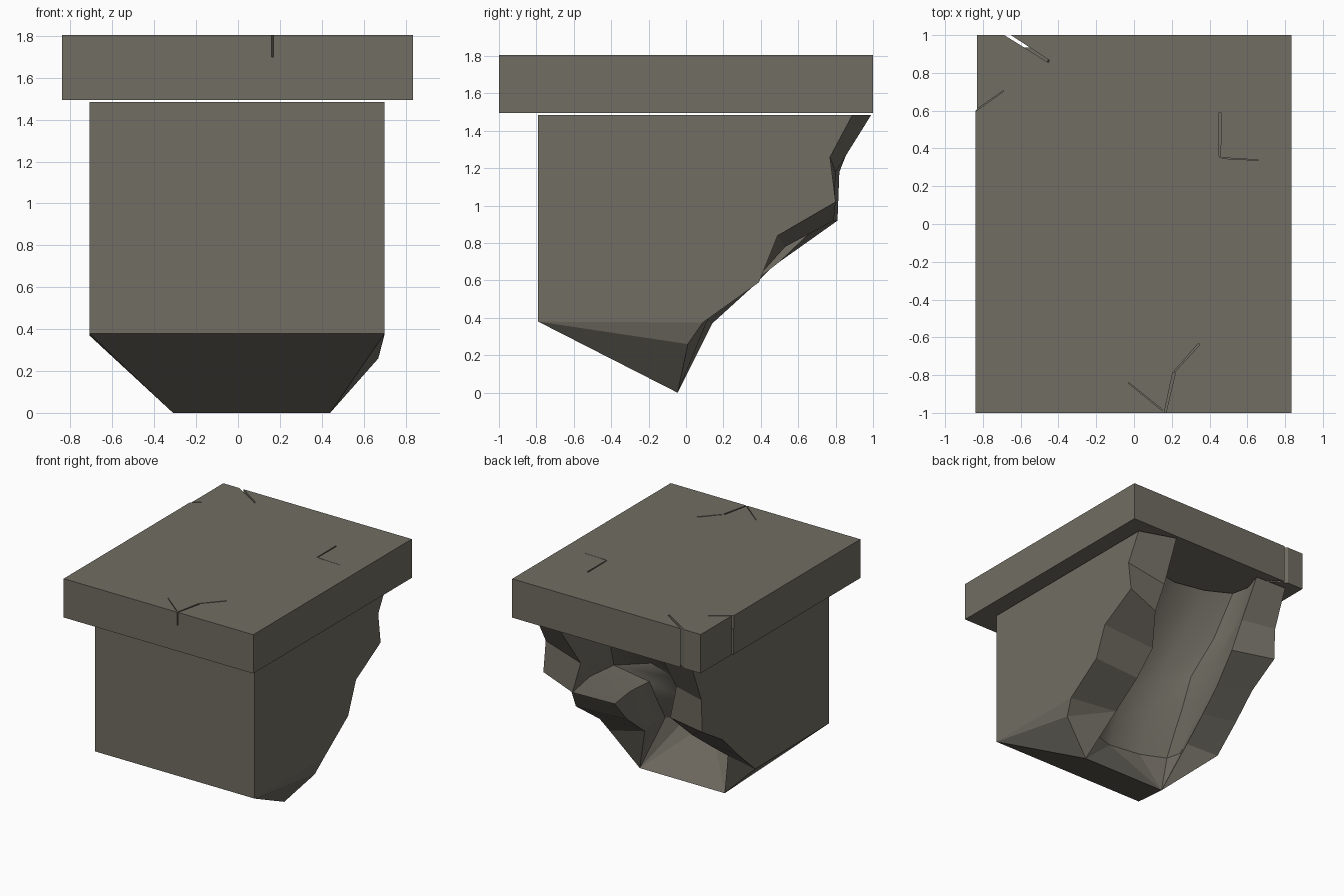
import bpy, bmesh, math
from mathutils import Vector

if "Cube" in bpy.data.objects:
    bpy.data.objects.remove(bpy.data.objects["Cube"])

stone = bpy.data.materials.new("warm grey stone")
stone.diffuse_color = (0.165, 0.153, 0.125, 1)
stone.use_nodes = True
stone.node_tree.nodes["Principled BSDF"].inputs["Base Color"].default_value = stone.diffuse_color


def make(name, bm):
    bmesh.ops.recalc_face_normals(bm, faces=bm.faces[:])
    for e in bm.edges:                         # keep broken edges crisp
        e.smooth = e.calc_face_angle(0) < math.radians(35)
    me = bpy.data.meshes.new(name)
    bm.to_mesh(me)
    bm.free()
    me.materials.append(stone)
    ob = bpy.data.objects.new(name, me)
    bpy.context.scene.collection.objects.link(ob)
    return ob


def prism(bm, pts, z0, z1):
    """Upright prism over a flat outline."""
    lo = [bm.verts.new((x, y, z0)) for x, y in pts]
    hi = [bm.verts.new((x, y, z1)) for x, y in pts]
    bm.faces.new(lo)
    bm.faces.new(hi)
    n = len(pts)
    for i in range(n):
        j = (i + 1) % n
        bm.faces.new((lo[i], lo[j], hi[j], hi[i]))


def cut(ob, cutter):
    """Cut a crack, bake the result and discard the cutter."""
    m = ob.modifiers.new("crack", 'BOOLEAN')
    m.operation = 'DIFFERENCE'
    m.solver = 'EXACT'
    m.object = cutter
    bpy.context.view_layer.update()
    dg = bpy.context.evaluated_depsgraph_get()
    baked = bpy.data.meshes.new_from_object(ob.evaluated_get(dg))
    ob.modifiers.clear()
    if len(baked.polygons) >= len(ob.data.polygons):
        ob.data = baked
    bpy.data.objects.remove(cutter)


# slab
bm = bmesh.new()
prism(bm, [(-.84, -1), (.835, -1), (.835, 1), (-.83, 1), (-.83, .61), (-.84, .6)], 1.495, 1.805)
slab = make("top_slab", bm)

# tapering cracks in the slab
cracks = [((-.70, 1.02), (-.45, .86), .02, 1.4), ((-.86, .585), (-.69, .705), .006, 1.7),
          ((.455, .59), (.455, .352), .012, 1.7), ((.465, .349), (.66, .338), .004, 1.7),
          ((.345, -.635), (.215, -.78), .01, 1.7), ((.212, -.787), (.16, -1.02), .014, 1.7),
          ((.15, -.985), (-.03, -.84), .006, 1.7)]
for a, b, w, z0 in cracks:
    a, b = Vector(a), Vector(b)
    d = (b - a).normalized()
    s = Vector((-d.y, d.x)) * w / 2
    bm = bmesh.new()
    prism(bm, [a - s, b - s * .6, b + s * .6, a + s], z0, 1.9)
    cut(slab, make("slab_crack_cutter", bm))

# broken hollow body: outer and inner edges of each side wall, top to bottom
T = 1.485
right_out = [(.70, .89, T), (.70, .77, 1.26), (.70, .80, 1.02),
             (.70, .49, .84), (.70, .39, .59), (.70, .09, .375)]
right_in = [(.41, .99, T), (.37, .80, 1.18), (.45, .79, .92),
            (.26, .53, .78), (.27, .36, .59), (.28, .12, .40)]
left_out = [(-.71, .94, T), (-.71, .82, 1.18), (-.71, .81, .92),
            (-.71, .55, .76), (-.71, .36, .57), (-.71, .14, .37)]
left_in = [(-.435, .93, T), (-.44, .75, 1.19), (-.365, .72, .91),
           (-.40, .50, .70), (-.42, .31, .55), (-.44, .10, .39)]
back_y = [.52, .27, .05, -.08, -.17, -.25]    # depth of the hollow

bm = bmesh.new()


def V(pts):
    return [bm.verts.new(p) for p in pts]


def F(*v):
    return bm.faces.new(v)


def wall(out, inn):
    """Broken rim and hollow wall of one side; returns vertex columns."""
    cols = [V(out), V(inn)]
    for t, k in ((.4, 1.12), (.75, 1.05), (1, .6)):
        cols.append(V([(x * k, y + (b - y) * t, z) for (x, y, z), b in zip(inn, back_y)]))
    for c, (p, q) in enumerate(zip(cols, cols[1:])):
        for i in range(5):
            F(p[i], p[i + 1], q[i + 1], q[i]).smooth = c > 0
    return cols


R, L = wall(right_out, right_in), wall(left_out, left_in)
# rounded back of the hollow
mid = V([(-.01, b - .05, z) for b, (x, y, z) in zip(back_y, right_in)])
for a in (R[-1], L[-1]):
    for i in range(5):
        F(a[i], a[i + 1], mid[i + 1], mid[i]).smooth = True

fr, fl, br, bl = V([(.70, -.79, T), (-.71, -.79, T), (.70, -.79, .38), (-.71, -.79, .38)])
lr, ll, kr = V([(.44, -.045, 0), (-.31, -.045, 0), (.67, .01, .26)])
F(fr, fl, bl, br)                              # front
F(br, bl, ll, lr)                              # sloping underside
F(fr, br, *reversed(R[0]))                     # sides
F(fl, bl, *reversed(L[0]))
F(br, R[0][5], kr)                             # chamfered lower sides
F(br, kr, lr)
F(bl, L[0][5], ll)
F(R[0][5], R[1][5], kr)                        # lip ends
F(kr, R[1][5], lr)
F(L[0][5], L[1][5], ll)
for cols, tip in ((R, lr), (L, ll)):           # floor of the hollow
    for p, q in zip(cols[1:], cols[2:]):
        F(p[5], q[5], tip)
F(R[-1][5], mid[5], lr)
F(L[-1][5], mid[5], ll)
F(mid[5], lr, ll)
top = [fr] + [c[0] for c in R] + [mid[0]] + [c[0] for c in reversed(L)] + [fl]
F(*top)                                        # top rim
body = make("broken_body", bm)

# slit through the bottom lip
bm = bmesh.new()
prism(bm, [(-.215, -.9), (-.205, -.9), (-.205, .2), (-.215, .2)], 0, 1)
for v in bm.verts:
    top_end = v.co.z > .5
    wide = v.co.x > -.21
    v.co.x = (-.204 if top_end else -.108) + (0 if not wide else .003 if top_end else -.012)
    v.co.z = .16 if top_end else -.02
cut(body, make("body_crack_cutter", bm))
